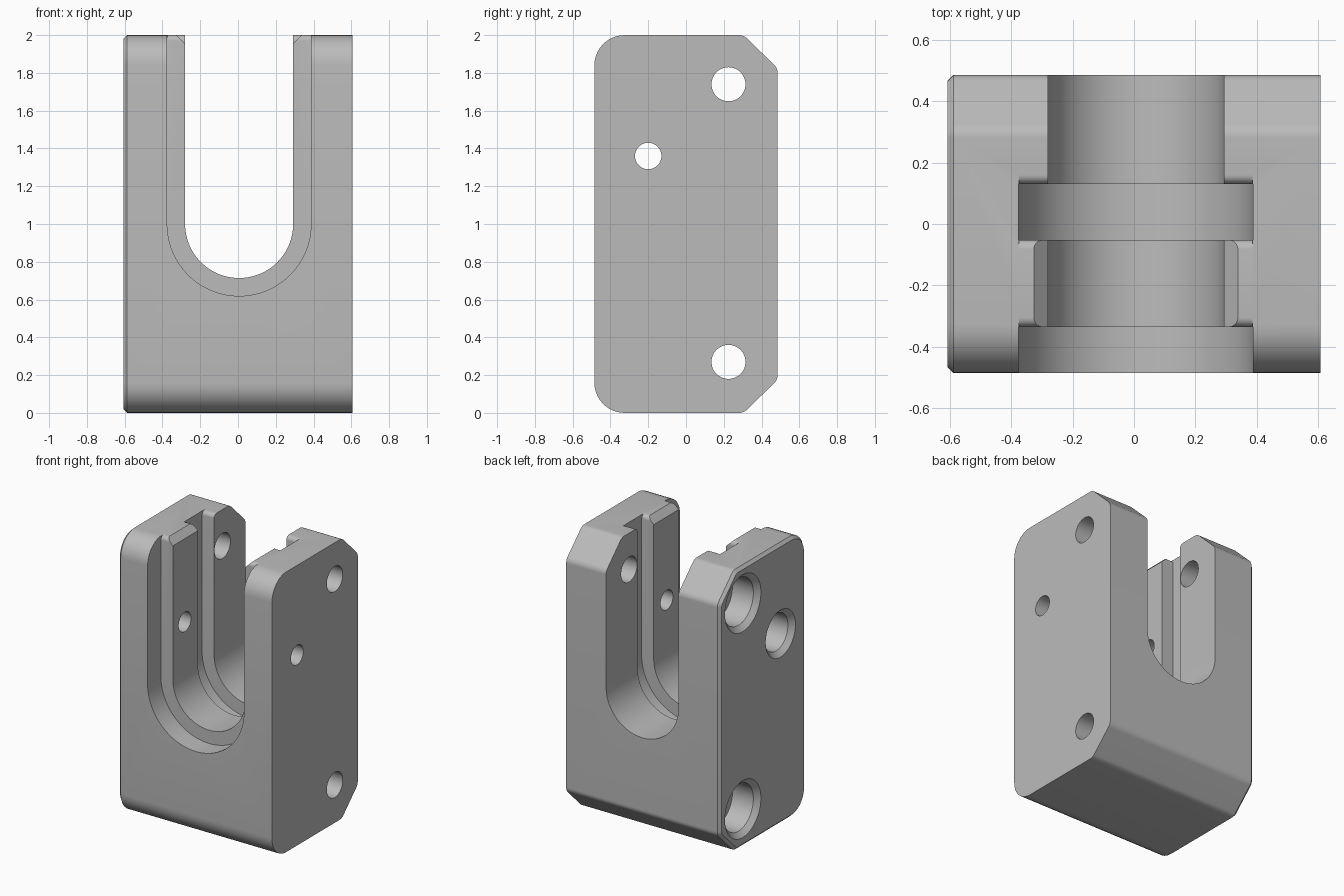
import bpy, bmesh
from math import sin, cos, pi
from mathutils import Vector

cube = bpy.data.objects.get("Cube")
if cube:
    bpy.data.objects.remove(cube)

grey = bpy.data.materials.new("plain grey")
grey.use_nodes = True
COLOUR = (0.5, 0.5, 0.5, 1)
grey.diffuse_color = COLOUR
grey.node_tree.nodes["Principled BSDF"].inputs["Base Color"].default_value = COLOUR

HALF_X, HALF_Y, TOP = 0.607, 0.485, 2.0
SLOT_X, SLOT_Z = 0.006, 1.0
NARROW, WIDE = 0.286, 0.381
RIB_FRONT, RIB_BACK, WALL_FRONT = -0.335, -0.052, 0.13


def arc(cx, cz, r, start, end, steps):
    """Points along a circular arc, angles in radians."""
    angles = [start + (end - start) * i / steps for i in range(steps + 1)]
    return [(cx + r * cos(a), cz + r * sin(a)) for a in angles]


def rounded(corners, steps=10):
    """Polygon with each (u, v, radius) corner filleted."""
    out = []
    for i, (u, v, r) in enumerate(corners):
        p = Vector((u, v))
        a = (Vector(corners[i - 1][:2]) - p).normalized()
        b = (Vector(corners[(i + 1) % len(corners)][:2]) - p).normalized()
        half = a.angle(b) / 2
        centre = p + (a + b).normalized() * (r / sin(half))
        start = p + a * (r * cos(half) / sin(half)) - centre
        end = p + b * (r * cos(half) / sin(half)) - centre
        turn = pi - 2 * half
        for k in range(steps + 1):
            t = k / steps
            q = (start * sin((1 - t) * turn) + end * sin(t * turn)) / sin(turn)
            out.append(tuple(centre + q))
    return out


def prism(name, points, axis, low, high, high_points=None):
    """Extrude a profile along x (points are y,z) or y (points are x,z)."""
    bm = bmesh.new()
    place = (lambda p, d: (d, p[0], p[1])) if axis == "x" else (lambda p, d: (p[0], d, p[1]))
    a = [bm.verts.new(place(p, low)) for p in points]
    b = [bm.verts.new(place(p, high)) for p in (high_points or points)]
    bm.faces.new(a)
    bm.faces.new(b)
    for i in range(len(a)):
        bm.faces.new((a[i - 1], a[i], b[i], b[i - 1]))
    bmesh.ops.recalc_face_normals(bm, faces=bm.faces)
    mesh = bpy.data.meshes.new(name)
    bm.to_mesh(mesh)
    bm.free()
    obj = bpy.data.objects.new(name, mesh)
    mesh.materials.append(grey)
    bpy.context.collection.objects.link(obj)
    return obj


def cut(body, cutter):
    """Subtract the cutter and discard it."""
    mod = body.modifiers.new("cut", "BOOLEAN")
    mod.operation, mod.solver, mod.object = "DIFFERENCE", "EXACT", cutter
    bpy.context.view_layer.objects.active = body
    bpy.ops.object.modifier_apply(modifier=mod.name)
    bpy.data.objects.remove(cutter)


def circle(y, z, r):
    return arc(y, z, r, 0, 2 * pi, 48)[:-1]


# Block: rounded front corners, chamfered back corners
block = prism("clamp_block", rounded([
    (-HALF_Y, 0, 0.16), (0.305, 0, 0.06), (HALF_Y, 0.175, 0.06),
    (HALF_Y, TOP - 0.175, 0.06), (0.305, TOP, 0.06), (-HALF_Y, TOP, 0.16)]),
    "x", -HALF_X, HALF_X)

# Fine bevel around the bolt-head side
bm = bmesh.new()
bm.from_mesh(block.data)
rim = [e for e in bm.edges if all(v.co.x < -HALF_X + 0.001 for v in e.verts)]
bmesh.ops.bevel(bm, geom=rim, offset=0.02, segments=1, affect="EDGES")
bm.to_mesh(block.data)
bm.free()

# U-shaped slot with two wider grooves
for radius, low, high in ((NARROW, -0.6, 0.6), (WIDE, -0.6, RIB_FRONT),
                          (WIDE, RIB_BACK, WALL_FRONT)):
    outline = arc(SLOT_X, SLOT_Z, radius, pi, 2 * pi, 48)
    outline += [(SLOT_X + radius, 2.2), (SLOT_X - radius, 2.2)]
    cut(block, prism("slot_cutter", outline, "y", low, high))

# Rounded top edges on the ribs and back wall
R = 0.03
for edge, side in ((RIB_FRONT, 1), (RIB_BACK, -1), (WALL_FRONT, 1)):
    curve = arc(0, TOP - R, R, pi, pi / 2, 8)
    profile = [(edge + side * (R + u), z) for u, z in curve]
    profile += [(edge + side * R, TOP + 0.01), (edge - side * 0.01, TOP + 0.01),
                (edge - side * 0.01, TOP - R)]
    cut(block, prism("edge_cutter", profile, "x",
                     SLOT_X - WIDE + 0.001, SLOT_X + WIDE - 0.001))

# Lead-in chamfer at the top of the ribs
cut(block, prism("lead_in_cutter", [
    (SLOT_X - 0.342, 2.01), (SLOT_X + 0.342, 2.01),
    (SLOT_X + 0.25, 1.918), (SLOT_X - 0.25, 1.918)],
    "y", RIB_FRONT - 0.02, RIB_BACK + 0.02))

# Cross holes with chamfered counterbores on one side
for y, z, hole, bore in ((0.225, 1.74, 0.09, 0.168), (0.225, 0.27, 0.09, 0.168),
                         (-0.2, 1.36, 0.07, 0.133)):
    cut(block, prism("hole_cutter", circle(y, z, hole), "x", -0.8, 0.8))
    cut(block, prism("bore_cutter", circle(y, z, bore), "x", -0.8, -HALF_X + 0.2))
    cut(block, prism("bore_chamfer_cutter", circle(y, z, bore + 0.045), "x",
                     -HALF_X - 0.01, -HALF_X + 0.035, circle(y, z, bore)))

bpy.ops.object.select_all(action="DESELECT")
block.select_set(True)
bpy.context.view_layer.objects.active = block
bpy.ops.object.shade_smooth_by_angle(angle=pi / 7)
